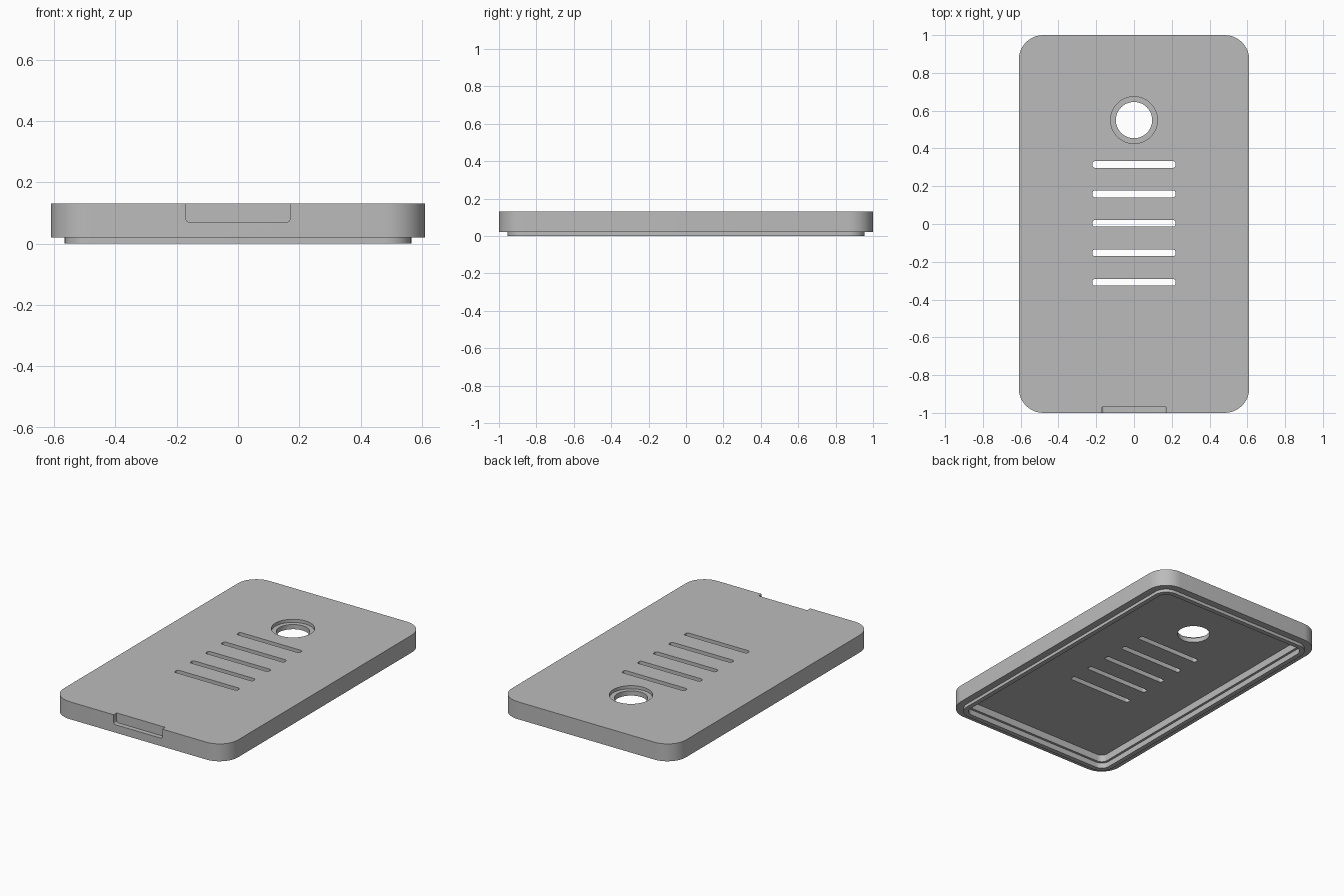
import bpy, bmesh, math

if "Cube" in bpy.data.objects:
    bpy.data.objects.remove(bpy.data.objects["Cube"])

HALF_X, HALF_Y, TOP = 0.61, 1.0, 0.13

grey = bpy.data.materials.new("mid grey")
grey.use_nodes = True
colour = (0.5, 0.5, 0.5, 1)
grey.diffuse_color = colour
grey.node_tree.nodes["Principled BSDF"].inputs["Base Color"].default_value = colour


def rounded_rect(hx, hy, radius, steps=10):
    """Counter-clockwise outline of a rounded rectangle."""
    points = []
    for corner, (sx, sy) in enumerate(((1, 1), (-1, 1), (-1, -1), (1, -1))):
        for i in range(steps + 1):
            a = math.pi / 2 * (corner + i / steps)
            points.append((sx * (hx - radius) + radius * math.cos(a),
                           sy * (hy - radius) + radius * math.sin(a)))
    return points


def circle(radius, steps=64):
    return [(radius * math.cos(math.tau * i / steps),
             radius * math.sin(math.tau * i / steps)) for i in range(steps)]


def loft(name, rings):
    """Closed solid skinned through (outline, z) rings."""
    bm = bmesh.new()
    loops = [[bm.verts.new((x, y, z)) for x, y in outline] for outline, z in rings]
    for a, b in zip(loops, loops[1:]):
        for i in range(len(a)):
            j = (i + 1) % len(a)
            bm.faces.new((a[i], a[j], b[j], b[i]))
    bm.faces.new(loops[0][::-1])
    bm.faces.new(loops[-1])
    bmesh.ops.recalc_face_normals(bm, faces=bm.faces[:])
    mesh = bpy.data.meshes.new(name)
    bm.to_mesh(mesh)
    bm.free()
    mesh.materials.append(grey)
    obj = bpy.data.objects.new(name, mesh)
    bpy.context.collection.objects.link(obj)
    return obj


def cutter(name, outline, low, high, location=(0, 0, 0)):
    obj = loft(name, [(outline, low), (outline, high)])
    obj.location = location
    obj.hide_render = True
    return obj


def inset(d):
    return rounded_rect(HALF_X - d, HALF_Y - d, 0.13 - d)


# Cover plate: stepped pocket underneath, locating lip, then outer wall
cover = loft("cover_plate", [
    (inset(0.09), 0.08), (inset(0.09), 0.035),
    (inset(0.075), 0.035), (inset(0.075), 0),
    (inset(0.045), 0), (inset(0.045), 0.02),
    (inset(0), 0.02), (inset(0), TOP)])

# Vent slots
slot = rounded_rect(0.22, 0.0175, 0.012, 5)
cutters = [cutter("slot_cutter", slot, 0.04, 0.2, (0, 0.003 + 0.156 * i, 0))
           for i in range(-2, 3)]

# Round hole with a shallow counterbore
cutters.append(cutter("hole_cutter", circle(0.096), 0.04, 0.2, (0, 0.55, 0)))
cutters.append(cutter("counterbore_cutter", circle(0.124), TOP - 0.02, 0.2, (0, 0.55, 0)))

# Thumb notch in the front edge, outline stands upright
notch = cutter("notch_cutter", rounded_rect(0.17, 0.06, 0.012, 5), -0.03, 0.1,
               (0, -HALF_Y, TOP))
notch.rotation_euler.x = math.pi / 2
cutters.append(notch)

for c in cutters:
    mod = cover.modifiers.new(c.name, "BOOLEAN")
    mod.operation = "DIFFERENCE"
    mod.solver = "EXACT"
    mod.object = c

# Bake the cuts and drop the cutters
bpy.context.view_layer.update()
graph = bpy.context.evaluated_depsgraph_get()
baked = bpy.data.meshes.new_from_object(cover.evaluated_get(graph))
cover.modifiers.clear()
cover.data = baked
for c in cutters:
    bpy.data.objects.remove(c)

bpy.ops.object.select_all(action="DESELECT")
cover.select_set(True)
bpy.context.view_layer.objects.active = cover
bpy.ops.object.shade_smooth_by_angle(angle=math.radians(30))
